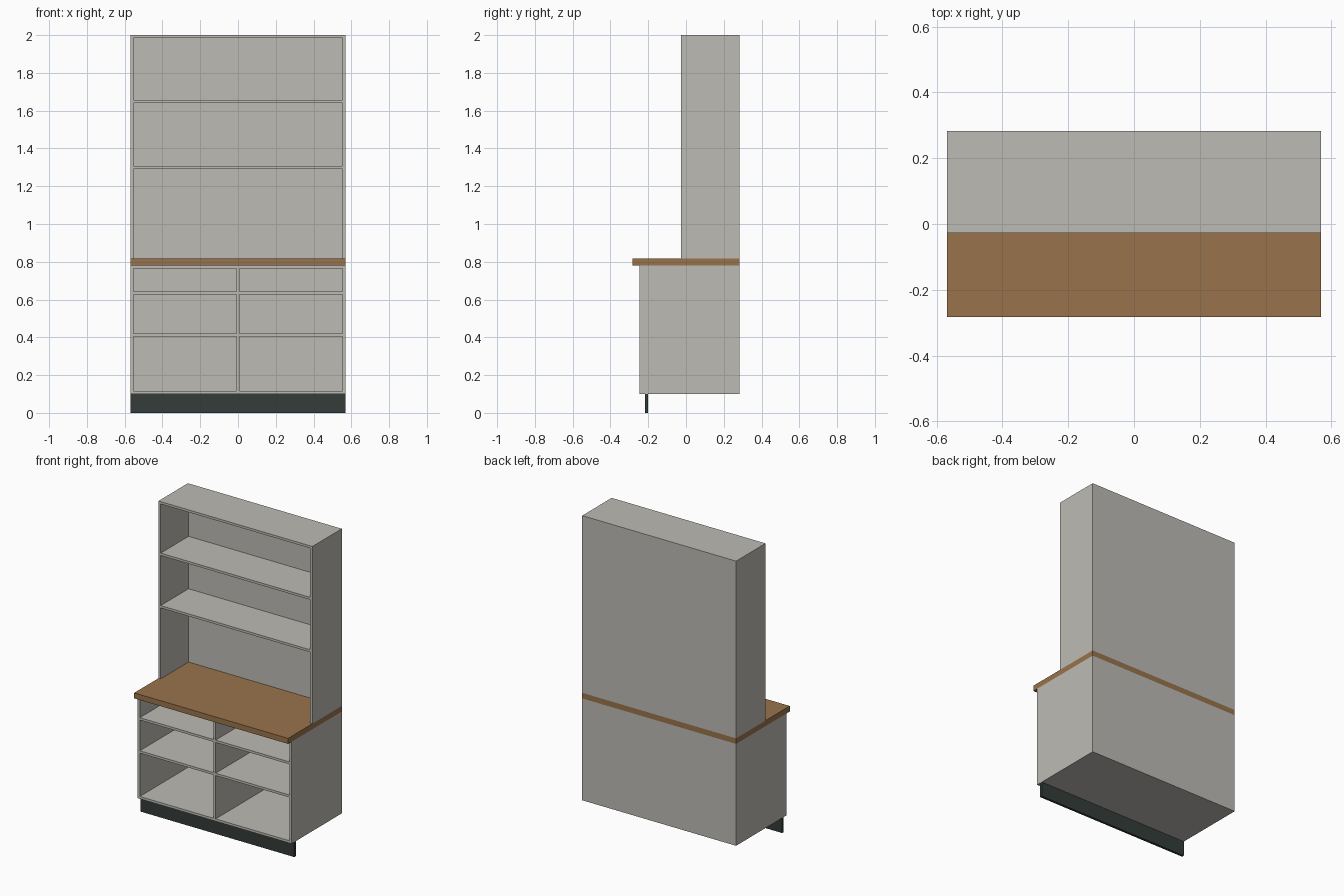
import bpy

cube = bpy.data.objects.get("Cube")
if cube:
    bpy.data.objects.remove(cube, do_unlink=True)


def material(name, rgb):
    mat = bpy.data.materials.new(name)
    mat.use_nodes = True
    mat.diffuse_color = (*rgb, 1)
    mat.node_tree.nodes["Principled BSDF"].inputs["Base Color"].default_value = (*rgb, 1)
    return mat


GREY = material("warm grey panel", (0.515, 0.497, 0.462))
WOOD = material("brown wood", (0.314, 0.174, 0.072))
DARK = material("dark plinth", (0.034, 0.045, 0.042))


def board(name, x, y, z, mat=GREY):
    """Rectangular board from (min, max) ranges on each axis."""
    ranges = (x, y, z)
    bpy.ops.mesh.primitive_cube_add(size=1, location=[(a + b) / 2 for a, b in ranges])
    obj = bpy.context.object
    obj.name = name
    obj.scale = [b - a for a, b in ranges]
    bpy.ops.object.transform_apply(location=False, rotation=False, scale=True)
    obj.data.materials.append(mat)
    return obj


T = 0.016                 # board thickness
W = 0.568                 # half width
IN = W - T                # inner half width
BACK = 0.283
LOW_FRONT, UP_FRONT = -0.247, -0.027
LOW_Z, LOW_TOP, COUNTER, SPLIT, TOP = 0.1, 0.78, 0.817, 1.29, 2.0
inner = (-IN, IN)
back_y = (BACK - T, BACK)


def side_pair(name, y, z):
    for label, sign in (("left", 1), ("right", -1)):
        board(f"{name}_{label}_side", sorted((sign * IN, sign * W)), y, z)


# Base cabinet
low_y = (LOW_FRONT, BACK)
low_inside = (LOW_FRONT, BACK - T)
side_pair("base", low_y, (LOW_Z, LOW_TOP))
board("base_bottom", inner, low_y, (LOW_Z, LOW_Z + T))
board("base_top", inner, low_inside, (LOW_TOP - T, LOW_TOP))
board("base_back", inner, back_y, (LOW_Z + T, LOW_TOP))
board("base_divider", (-T / 2, T / 2), low_inside, (LOW_Z + T, LOW_TOP - T))
for label, x in (("left", (T / 2, IN)), ("right", (-IN, -T / 2))):
    for level, z in (("lower", 0.405), ("upper", 0.626)):
        board(f"base_{label}_{level}_shelf", x, low_inside, (z, z + T))

# Plinth and worktop
board("plinth", (-W, W), (-0.218, -0.202), (0, LOW_Z), DARK)
board("worktop", (-W, W), (-BACK, BACK), (LOW_TOP, COUNTER), WOOD)

# Open niche above the worktop
up_y = (UP_FRONT, BACK)
up_inside = (UP_FRONT, BACK - T)
side_pair("niche", up_y, (COUNTER, SPLIT))
board("niche_back", inner, back_y, (COUNTER, SPLIT))

# Upper shelf unit
side_pair("upper", up_y, (SPLIT, TOP))
board("upper_bottom", inner, up_y, (SPLIT, SPLIT + T))
board("upper_shelf", inner, up_inside, (1.64, 1.64 + T))
board("upper_top", inner, up_inside, (TOP - T, TOP))
board("upper_back", inner, back_y, (SPLIT + T, TOP))
